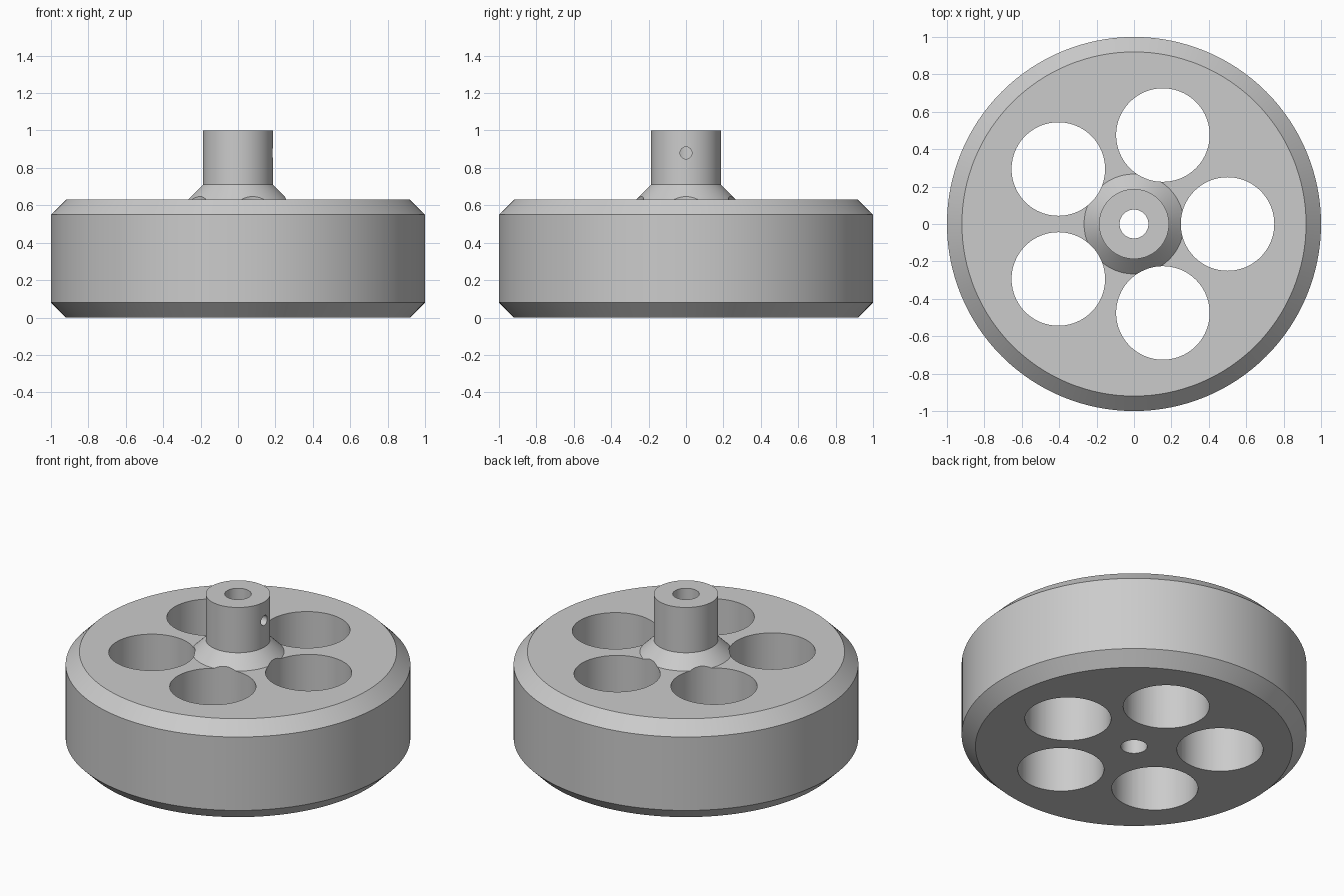
import bpy
import bmesh
from math import cos, sin, radians, pi
from mathutils import Matrix

cube = bpy.data.objects.get("Cube")
if cube:
    bpy.data.objects.remove(cube, do_unlink=True)

# Material
grey = bpy.data.materials.new("plain grey")
grey.use_nodes = True
colour = (0.6, 0.6, 0.6, 1)
grey.diffuse_color = colour
grey.node_tree.nodes["Principled BSDF"].inputs["Base Color"].default_value = colour


def add_object(name, bm):
    bmesh.ops.recalc_face_normals(bm, faces=bm.faces)
    mesh = bpy.data.meshes.new(name)
    bm.to_mesh(mesh)
    bm.free()
    mesh.materials.append(grey)
    obj = bpy.data.objects.new(name, mesh)
    bpy.context.collection.objects.link(obj)
    return obj


def lathe(name, profile, steps):
    """Revolve a closed (radius, height) profile about the z axis."""
    bm = bmesh.new()
    verts = [bm.verts.new((r, 0, z)) for r, z in profile]
    edges = [bm.edges.new((v, verts[i - 1])) for i, v in enumerate(verts)]
    bmesh.ops.spin(bm, geom=verts + edges, cent=(0, 0, 0), axis=(0, 0, 1),
                   angle=2 * pi, steps=steps, use_merge=True)
    bmesh.ops.remove_doubles(bm, verts=bm.verts, dist=1e-5)
    return add_object(name, bm)


def add_cylinder(bm, radius, depth, matrix, segments):
    bmesh.ops.create_cone(bm, cap_ends=True, segments=segments, radius1=radius,
                          radius2=radius, depth=depth, matrix=matrix)


# Chamfered wheel, flared collar and bored hub as one turned solid
BORE, HUB, TOP, CHAMFER = 0.077, 0.187, 0.63, 0.08
wheel = lathe("wheel_with_hub", [
    (BORE, 0), (1 - CHAMFER, 0), (1, CHAMFER), (1, TOP - CHAMFER),
    (1 - CHAMFER, TOP), (HUB + CHAMFER, TOP), (HUB, TOP + CHAMFER),
    (HUB, 1), (BORE, 1)], 128)

# Five round lightening holes and the set screw hole on the left of the hub
bm = bmesh.new()
for i in range(5):
    a = radians(72 * i)
    place = Matrix.Translation((0.5 * cos(a), 0.5 * sin(a), 0.5))
    add_cylinder(bm, 0.25, 2, place, 80)
screw = Matrix.Translation((0.15, 0, 0.88)) @ Matrix.Rotation(pi / 2, 4, "Y")
add_cylinder(bm, 0.032, 0.24, screw, 32)
cutter = add_object("hole_cutter", bm)
cutter.hide_render = True

cut = wheel.modifiers.new("holes", "BOOLEAN")
cut.operation = "DIFFERENCE"
cut.solver = "EXACT"
cut.object = cutter

# Bake the cut and drop the cutter
bpy.ops.object.select_all(action="DESELECT")
bpy.context.view_layer.objects.active = wheel
wheel.select_set(True)
bpy.ops.object.modifier_apply(modifier=cut.name)
bpy.data.objects.remove(cutter, do_unlink=True)
bpy.ops.object.shade_smooth_by_angle(angle=radians(30))
